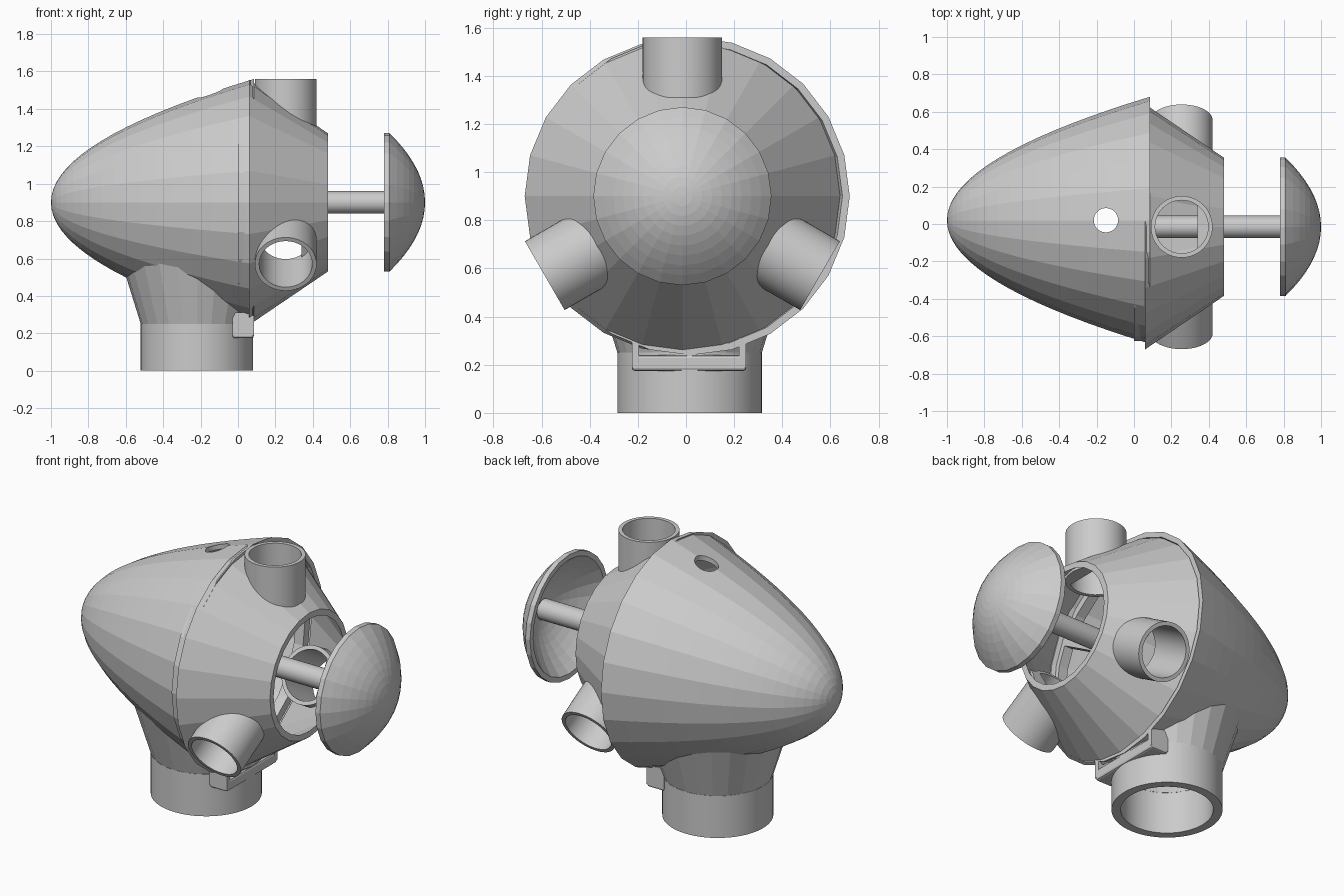
import bpy, bmesh
from math import pi, cos, sin, radians, sqrt
from mathutils import Matrix, Vector

if "Cube" in bpy.data.objects:
    bpy.data.objects.remove(bpy.data.objects["Cube"])

FRONT = Matrix.Translation((0, -0.015, 0.9)) @ Matrix.Rotation(pi / 2, 4, 'Y')
BACK = Matrix.Translation((0, 0.02, 0.9)) @ Matrix.Rotation(pi / 2, 4, 'Y')
BASE = Matrix.Translation((-0.22, 0.015, 0))


def finish(name, bm, smooth):
    bmesh.ops.remove_doubles(bm, verts=bm.verts, dist=1e-5)
    bmesh.ops.recalc_face_normals(bm, faces=bm.faces)
    me = bpy.data.meshes.new(name)
    bm.to_mesh(me)
    bm.free()
    ob = bpy.data.objects.new(name, me)
    bpy.context.collection.objects.link(ob)
    if smooth:
        bpy.context.view_layer.objects.active = ob
        bpy.ops.object.select_all(action='DESELECT')
        ob.select_set(True)
        bpy.ops.object.shade_smooth_by_angle(angle=radians(30))
    return ob


def lathe(name, profile, matrix, n=24, ring=False, smooth=False):
    """Turn (height, radius) points about local z; ring closes the profile."""
    bm = bmesh.new()
    rows = [[bm.verts.new(matrix @ Vector((r * cos(2 * pi * i / n), r * sin(2 * pi * i / n), h)))
             for i in range(n)] for h, r in profile]
    pairs = list(zip(rows, rows[1:])) + ([(rows[-1], rows[0])] if ring else [])
    for a, b in pairs:
        for i in range(n):
            j = (i + 1) % n
            bm.faces.new((a[i], a[j], b[j], b[i]))
    return finish(name, bm, smooth)


def box(name, lo, hi, matrix=Matrix(), bevel=0):
    bm = bmesh.new()
    lo, hi = Vector(lo), Vector(hi)
    size = hi - lo
    bmesh.ops.create_cube(bm, size=1, matrix=matrix @ Matrix.Translation((lo + hi) / 2)
                          @ Matrix.Diagonal((*size, 1)))
    if bevel:
        bmesh.ops.bevel(bm, geom=bm.edges[:], offset=bevel, segments=2, affect='EDGES', profile=0.5)
    return finish(name, bm, False)


def rod(name, h0, h1, r, matrix, n=48):
    return lathe(name, [(h0, 0), (h0, r), (h1, r), (h1, 0)], matrix, n, smooth=True)


def cut(target, cutter):
    cutter.hide_render = True
    m = target.modifiers.new('cut', 'BOOLEAN')
    m.operation, m.solver, m.object = 'DIFFERENCE', 'EXACT', cutter
    bpy.context.view_layer.objects.active = target
    bpy.ops.object.modifier_apply(modifier=m.name)
    bpy.data.objects.remove(cutter)


def egg(r_end, x0, x1, n=18):
    """Parabolic nose profile, finer near the tip."""
    return [(x0 + (x1 - x0) * (i / n) ** 2, r_end * i / n) for i in range(n + 1)]


# rear shell: hollow nose with a drain hole on top and an opening into the base
rear = lathe('rear_shell', egg(0.66, -1, 0.085) + egg(0.63, -0.965, 0.085)[::-1], BACK)
cut(rear, rod('hole_cutter', 1.2, 1.8, 0.065, Matrix.Translation((-0.15, 0.02, 0)), 32))
cut(rear, lathe('base_cutter', [(0.2, 0), (0.2, 0.25), (0.6, 0.375), (0.6, 0)], BASE))

# base: round socket and flared neck trimmed to the inside of the shell
lathe('base_socket', [(0, 0.3), (0.25, 0.3), (0.25, 0.25), (0, 0.25)], BASE, 64, True, True)
neck = lathe('base_neck', [(0.25, 0.3), (0.62, 0.415), (0.62, 0.38), (0.25, 0.25)], BASE, 24, True)
inside = egg(0.64, -0.98, 0.07) + [(0.47, 0.36), (0.47, 0)]
cut(neck, lathe('inside_cutter', inside, BACK))

# latch hook under the seam
box('latch_bar', (-0.03, -0.225, 0.175), (0.085, 0.25, 0.24), bevel=0.012)
for y in (-0.225, 0.22):
    box('latch_lug', (-0.03, y, 0.19), (0.085, y + 0.03, 0.31))

# front shell: open cone
front = lathe('front_shell', [(0.06, 0.655), (0.48, 0.37), (0.48, 0.335), (0.06, 0.62)], FRONT, 24, True)

# three side tubes with a stop inside each
for k in range(3):
    a = 2 * pi * k / 3
    m = Matrix.Translation((0.255, -0.015, 0.9)) @ Matrix.Rotation(a, 4, 'X')
    cut(front, rod('tube_cutter', 0.2, 0.8, 0.15, m))
    lathe('side_tube', [(0.36, 0.165), (0.66, 0.165), (0.66, 0.142), (0.36, 0.142)], m, 48, True, True)
    box('tube_stop', (0.085, -0.115, 0.36), (0.15, 0.115, 0.39), m)
    # spokes between the tubes hold the stem
    s = Matrix.Translation((0.03, -0.015, 0.9)) @ Matrix.Rotation(a + pi / 3, 4, 'X')
    box('spoke', (-0.02, -0.03, 0.03), (0.03, 0.03, 0.6), s)

# inner seam ring
lathe('seam_ring', [(0.0, 0.61), (0.06, 0.61), (0.06, 0.56), (0.0, 0.56)], FRONT, 24, True)

# stem and thin domed cap
rod('stem', 0.0, 0.95, 0.06, FRONT)


def dome(r, h0, depth, n=9):
    return [(h0 + depth * (1 - (i / n) ** 2), r * i / n) for i in range(n, -1, -1)]


lathe('cap', [(0.78, 0.37)] + dome(0.37, 0.81, 0.19) + dome(0.34, 0.78, 0.185)[::-1], FRONT, 24, True)
